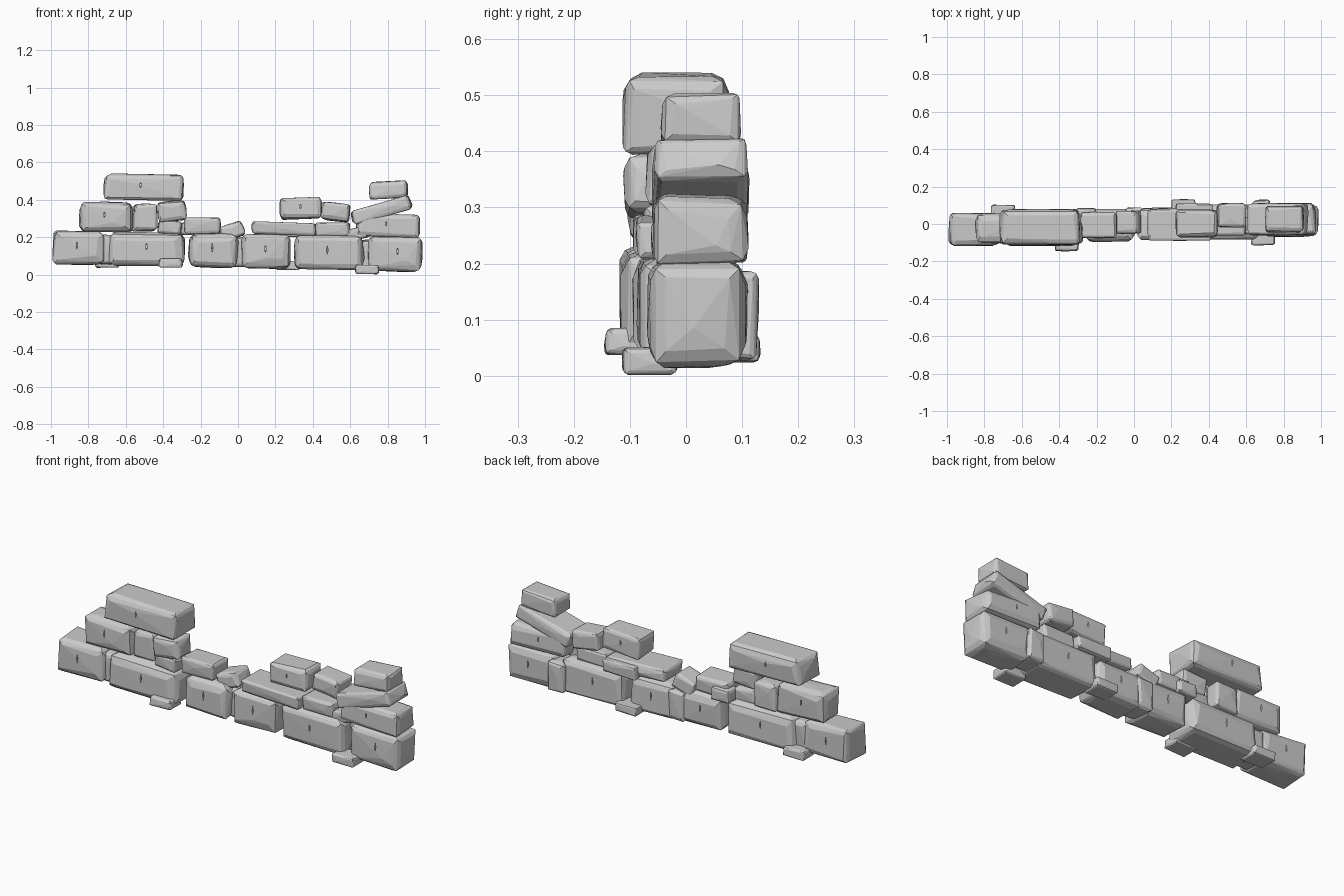
import bpy, bmesh, random, math
from mathutils import Vector, Matrix

if "Cube" in bpy.data.objects:
    bpy.data.objects.remove(bpy.data.objects["Cube"])

random.seed(7)


def link(name, bm):
    me = bpy.data.meshes.new(name)
    bm.to_mesh(me)
    bm.free()
    ob = bpy.data.objects.new(name, me)
    bpy.context.collection.objects.link(ob)
    return ob


def cut_cracks(ob, c, h):
    # narrow wedge-shaped cracks in the front and back faces
    bm = bmesh.new()
    cx, cz = c.x + random.uniform(-.1, .1) * h.x, c.z + .15 * h.z
    for side in (-1, 1):
        y, tall = c.y + side * h.y, .4 * h.z
        ring = []
        for depth, k in ((.03, 1), (-.016, .5)):
            for dx, dz in ((-.006, 0), (0, tall), (.006, 0), (0, -tall)):
                ring.append(bm.verts.new((cx + dx * k, y + side * depth, cz + dz * k)))
        bmesh.ops.convex_hull(bm, input=ring)
    bmesh.ops.recalc_face_normals(bm, faces=bm.faces)
    cutter = link("crack_cutter", bm)
    cutter.hide_render = True
    mod = ob.modifiers.new("crack", "BOOLEAN")
    mod.operation, mod.object, mod.solver = "DIFFERENCE", cutter, "EXACT"
    bpy.context.view_layer.update()
    me = bpy.data.meshes.new_from_object(ob.evaluated_get(bpy.context.evaluated_depsgraph_get()))
    ob.modifiers.clear()
    ob.data = me
    bpy.data.objects.remove(cutter)


def stone(name, x0, x1, z0, z1, tilt=0, y=0, depth=.1, crack=False):
    # rough chamfered block: hull of jittered points inside its box
    c = Vector(((x0 + x1) / 2, y, (z0 + z1) / 2))
    h = Vector((x1 - x0, depth, z1 - z0)) / 2
    chamfer = min(h) * .33
    bm = bmesh.new()
    for k in range(8):
        s = [1 if k >> i & 1 else -1 for i in range(3)]
        b = chamfer * random.uniform(.6, 1.5)
        shift = [random.uniform(0, .13) * v for v in h]
        for axis in range(4):              # three chamfer points and a blunt tip
            p = [h[i] - shift[i] * .6 - b * (.33 if axis == 3 else random.uniform(.75, 1.25))
                 for i in range(3)]
            if axis < 3:
                p[axis] = h[axis] - shift[axis] * .55
            bm.verts.new([p[i] * s[i] for i in range(3)])
    for axis in range(3):                  # slightly bulging face middles
        for side in (-1, 1):
            p = [random.uniform(-.4, .4) * v for v in h]
            p[axis] = side * h[axis]
            bm.verts.new(p)
    bmesh.ops.convex_hull(bm, input=bm.verts)
    loose = [v for v in bm.verts if not v.link_faces]
    bmesh.ops.delete(bm, geom=loose, context="VERTS")
    bmesh.ops.dissolve_limit(bm, angle_limit=math.radians(4), verts=bm.verts, edges=bm.edges)
    bmesh.ops.recalc_face_normals(bm, faces=bm.faces)
    rot = Matrix.Rotation(math.radians(-tilt), 3, "Y")
    for v in bm.verts:
        v.co = c + rot @ v.co
    ob = link(name, bm)
    if crack:
        cut_cracks(ob, c, h)
    return ob


# base course: joints along the wall, ground falling gently to the right
joints = [-1, -.7, -.275, .01, .29, .685, .995]
for i, (a, b) in enumerate(zip(joints, joints[1:])):
    x = (a + b) / 2
    stone(f"base_stone_{i + 1}", a + .008, b - .008, .033 - .022 * x, .22 - .017 * x,
          -1, .03 * x - .004, .135 + .15 * (b - a), True)

# upright fillers wedged into some of the base joints
for i, (x, y) in enumerate(((-.7, -.02), (.0, .02), (.68, .06))):
    stone(f"joint_filler_{i + 1}", x - .05, x + .05, .04 - .02 * x, .2 - .02 * x, 0, y, .14)

# small foot stones, alternating front and back
for i, x in enumerate((-.36, -.7, .69, .265)):
    z = .036 - .05 * max(x, 0)
    stone(f"foot_stone_{i + 1}", x - .065, x + .065, z, z + .05, 0,
          (.075 if i % 2 else -.085) + .03 * x, .1)

# upper courses: x from, x to, z from, z to, tilt, sideways offset
courses = {
    "middle_stone": [
        (-.85, -.56, .225, .39, 0, 0),
        (-.43, -.275, .285, .395, 5, -.035),
        (-.43, -.3, .215, .29, -6, -.02),
        (-.29, -.09, .215, .305, 0, 0),
        (-.095, .035, .19, .275, 20, .01),
        (.07, .42, .212, .28, -2, -.01),
        (.41, .6, .2, .28, 0, -.01),
        (.63, .975, .2, .325, -2, 0)],
    "upper_stone": [
        (.22, .45, .295, .415, 2, -.01),
        (.44, .6, .285, .385, -6, .03),
        (.6, .935, .305, .385, 16, 0)],
    "cap_stone": [
        (-.72, -.29, .395, .54, -1, 0),
        (.7, .91, .405, .5, 3, 0)],
    "filler_stone": [
        (-.56, -.43, .235, .38, 0, -.03),
        (-.57, -.44, .23, .37, 0, .04),
        (-.31, -.2, .21, .28, 0, .05),
        (.56, .7, .185, .25, 12, -.03),
        (.22, .42, .2, .27, 0, .055)],
}
for name, rows in courses.items():
    for i, (x0, x1, z0, z1, tilt, dy) in enumerate(rows):
        small = name == "filler_stone"
        depth = .09 if small else min(.2, .095 + .23 * (x1 - x0))
        stone(f"{name}_{i + 1}", x0, x1, z0, z1, tilt, .033 * (x0 + x1) / 2 + dy,
              depth, (x1 - x0) * (z1 - z0) > .027 and tilt < 9)
